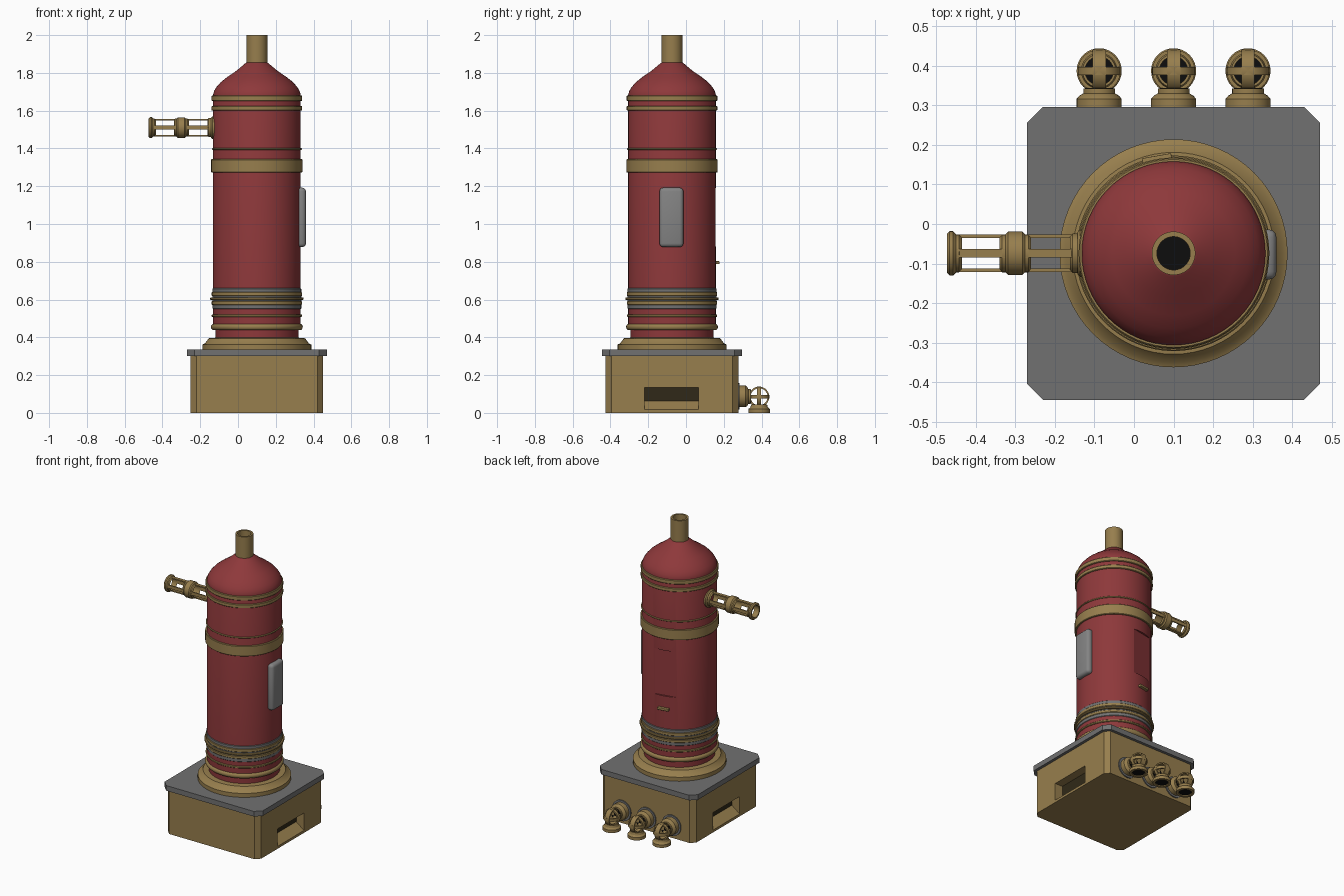
import bpy, bmesh
from math import cos, sin, pi, radians
from mathutils import Matrix, Vector

if "Cube" in bpy.data.objects:
    bpy.data.objects.remove(bpy.data.objects["Cube"])

CX, CY = 0.10, -0.074
AXIS = Matrix.Translation((CX, CY, 0))


def material(name, rgb):
    m = bpy.data.materials.new(name)
    m.use_nodes = True
    m.diffuse_color = (*rgb, 1)
    m.node_tree.nodes["Principled BSDF"].inputs["Base Color"].default_value = (*rgb, 1)
    return m


RED = material("dark red paint", (0.27, 0.04, 0.043))
BRASS = material("aged brass", (0.31, 0.21, 0.075))
GREY = material("iron grey", (0.165, 0.165, 0.165))
PALE = material("panel grey", (0.23, 0.23, 0.23))
DARK = material("dark recess", (0.03, 0.022, 0.009))
BLACK = material("black hollow", (0.004, 0.004, 0.004))


def finish(name, bm, mat, matrix=Matrix(), smooth=True):
    bmesh.ops.recalc_face_normals(bm, faces=bm.faces)
    mesh = bpy.data.meshes.new(name)
    bm.to_mesh(mesh)
    bm.free()
    mesh.transform(matrix)
    mesh.materials.append(mat)
    ob = bpy.data.objects.new(name, mesh)
    bpy.context.collection.objects.link(ob)
    if smooth:
        activate(ob)
        bpy.ops.object.shade_smooth_by_angle(angle=radians(32))
    return ob


def activate(ob):
    bpy.ops.object.select_all(action='DESELECT')
    ob.select_set(True)
    bpy.context.view_layer.objects.active = ob


def lathe(name, profile, mat, matrix=AXIS, segments=64, closed=False):
    """Turn (radius, height) points around z; closed profiles make hollow rings."""
    bm = bmesh.new()
    rings = [[bm.verts.new((r * cos(2 * pi * i / segments), r * sin(2 * pi * i / segments), z))
              for i in range(segments)] for r, z in profile]
    pairs = list(zip(rings, rings[1:]))
    if closed:
        pairs.append((rings[-1], rings[0]))
    else:
        bm.faces.new(rings[0])
        bm.faces.new(rings[-1])
    for a, b in pairs:
        for i in range(segments):
            j = (i + 1) % segments
            bm.faces.new((a[i], a[j], b[j], b[i]))
    return finish(name, bm, mat, matrix)


def tube(name, inner, outer, z0, z1, mat, matrix=AXIS, segments=64):
    return lathe(name, [(inner, z0), (outer, z0), (outer, z1), (inner, z1)],
                 mat, matrix, segments, closed=True)


def box(name, size, mat, matrix, bevel=0):
    bm = bmesh.new()
    bmesh.ops.create_cube(bm, size=1, matrix=Matrix.Diagonal((*size, 1)))
    if bevel:
        bmesh.ops.bevel(bm, geom=bm.edges[:], offset=bevel, segments=3,
                        profile=0.5, affect='EDGES')
    return finish(name, bm, mat, matrix, smooth=bool(bevel))


def prism(name, outline, vec, mat, matrix=Matrix()):
    """Extrude a closed outline of 3D points along a vector."""
    bm = bmesh.new()
    face = bm.faces.new([bm.verts.new(p) for p in outline])
    ext = bmesh.ops.extrude_face_region(bm, geom=[face])
    bmesh.ops.translate(bm, vec=vec, verts=[v for v in ext["geom"] if isinstance(v, bmesh.types.BMVert)])
    return finish(name, bm, mat, matrix, smooth=False)


def slab(name, h, c, z0, z1, mat):
    """Square block with clipped corners."""
    k = h - c
    pts = [(h, -k), (h, k), (k, h), (-k, h), (-h, k), (-h, -k), (-k, -h), (k, -h)]
    return prism(name, [(x, y, z0) for x, y in pts], (0, 0, z1 - z0), mat, AXIS)


def cut(target, cutter):
    cutter.hide_render = True
    mod = target.modifiers.new("cut", 'BOOLEAN')
    mod.operation, mod.solver, mod.object = 'DIFFERENCE', 'EXACT', cutter
    activate(target)
    bpy.ops.object.modifier_apply(modifier=mod.name)
    bpy.data.objects.remove(cutter)


# Pedestal with a sloped slot in each side
pedestal = slab("pedestal", 0.351, 0.03, 0, 0.305, BRASS)
for side, label in ((1, "left"), (-1, "right")):
    xo, xi = side * 0.36, side * 0.29
    wedge = [(xo, -0.145, 0.010), (xo, -0.145, 0.135), (xi, -0.145, 0.135), (xi, -0.145, 0.062)]
    cut(pedestal, prism("slot_cutter", wedge, (0, 0.285, 0), BRASS, AXIS))
    box(label + "_slot_back", (0.004, 0.284, 0.073), DARK,
        AXIS @ Matrix.Translation((side * 0.292, -0.0025, 0.0985)))
slab("pedestal_top", 0.37, 0.04, 0.30, 0.335, GREY)

# Brass foot ring
lathe("foot_ring", [(0.288, 0.33), (0.288, 0.362), (0.275, 0.368), (0.255, 0.395), (0.22, 0.398)], BRASS)

# Boiler body with domed top and a flat recess at the back
body = lathe("boiler_body", [(0.22, 0.39), (0.22, 0.44), (0.232, 0.45), (0.232, 1.685),
                             (0.226, 1.705), (0.214, 1.725), (0.19, 1.752), (0.156, 1.779),
                             (0.11, 1.81), (0.06, 1.852), (0.045, 1.86)], RED)
recess = AXIS @ Matrix.Rotation(radians(101), 4, 'Z') @ Matrix.Translation((0.27, 0, 1.035))
cut(body, box("recess_cutter", (0.1, 0.17, 0.31), RED, recess))

# Chimney
tube("chimney", 0.042, 0.055, 1.84, 2.0, BRASS)
lathe("chimney_hollow", [(0.043, 1.88), (0.043, 1.89)], BLACK)

# Bands around the body
BANDS = [("crown_band", 0.240, 1.652, 1.68, BRASS), ("upper_band", 0.240, 1.60, 1.625, BRASS),
         ("thin_band", 0.238, 1.393, 1.402, BRASS), ("broad_band", 0.242, 1.273, 1.343, BRASS),
         ("iron_sleeve", 0.235, 0.55, 0.66, GREY), ("sleeve_band_top", 0.239, 0.618, 0.64, BRASS),
         ("sleeve_rim", 0.247, 0.598, 0.611, BRASS), ("sleeve_band_low", 0.239, 0.572, 0.592, BRASS),
         ("lower_thin_band", 0.239, 0.508, 0.522, BRASS)]
for name, r, z0, z1, mat in BANDS:
    e = 0.003
    lathe(name, [(0.22, z0), (r - e, z0), (r, z0 + e), (r, z1 - e), (r - e, z1), (0.22, z1)],
          mat, closed=True)
lathe("lower_bead", [(0.215, 0.438)] + [(0.228 + 0.015 * cos(a * pi / 8), 0.455 + 0.017 * sin(a * pi / 8))
                                        for a in range(-4, 5)] + [(0.215, 0.472)], BRASS, closed=True)

# Side panel and back handle
box("side_panel", (0.05, 0.127, 0.315), PALE, Matrix.Translation((0.335, -0.077, 1.035)), 0.02)
handle = AXIS @ Matrix.Rotation(radians(100), 4, 'Z') @ Matrix.Translation((0.235, 0, 0.795))
box("back_handle", (0.03, 0.075, 0.016), BRASS, handle, 0.003)

# Caged side spout, built along its own axis pointing to -x
spout = Matrix.Translation((CX, CY, 1.51)) @ Matrix.Rotation(-pi / 2, 4, 'Y')
COLLARS = [("spout_flange", 0.060, 0.215, 0.243), ("spout_root", 0.05, 0.235, 0.262),
           ("spout_collar", 0.055, 0.375, 0.425), ("spout_collar_sleeve", 0.048, 0.360, 0.440),
           ("spout_end_sleeve", 0.048, 0.535, 0.56), ("spout_mouth", 0.056, 0.55, 0.573)]
for name, r, z0, z1 in COLLARS:
    e = 0.007
    lathe(name, [(0.039, z0), (r - e, z0), (r, z0 + e), (r, z1 - e), (r - e, z1), (0.039, z1)],
          BRASS, spout, 32, closed=True)
for i in range(4):
    turn = Matrix.Rotation(i * pi / 2, 4, 'Z')
    box("spout_bar_%d" % i, (0.008, 0.022, 0.32), BRASS, spout @ turn @ Matrix.Translation((0.043, 0, 0.395)))

# Three caged elbow outlets on the back
for i in range(3):
    x = CX + (i - 1) * 0.188
    wall = Matrix.Translation((x, 0.27, 0.087)) @ Matrix.Rotation(-pi / 2, 4, 'X')
    centre = Matrix.Translation((x, 0.387, 0.085))
    tag = "outlet_%d_" % (i + 1)
    lathe(tag + "plate", [(0.07, 0), (0.07, 0.014)], GREY, wall, 32)
    lathe(tag + "flange", [(0.057, 0.01), (0.057, 0.046), (0.05, 0.054), (0.04, 0.06), (0.04, 0.072)],
          BRASS, wall, 32)
    lathe(tag + "inner_hollow", [(0.036, 0.07), (0.036, 0.074)], BLACK, wall, 32)
    hoops = [("hoop_flat", Matrix(), 0.010),
             ("hoop_side", Matrix.Rotation(pi / 2, 4, 'Y'), 0.017),
             ("hoop_cross", Matrix.Rotation(pi / 2, 4, 'X'), 0.010)]
    for name, rot, w in hoops:
        tube(tag + name, 0.045, 0.054, -w, w, BRASS, centre @ rot, 32)
    mouth = Matrix.Translation((x, 0.387, 0))
    lathe(tag + "mouth", [(0.04, 0), (0.057, 0), (0.057, 0.02), (0.046, 0.03), (0.042, 0.045), (0.036, 0.045)],
          BRASS, mouth, 32, closed=True)
    lathe(tag + "mouth_hollow", [(0.041, 0.006), (0.041, 0.01)], BLACK, mouth, 32)
